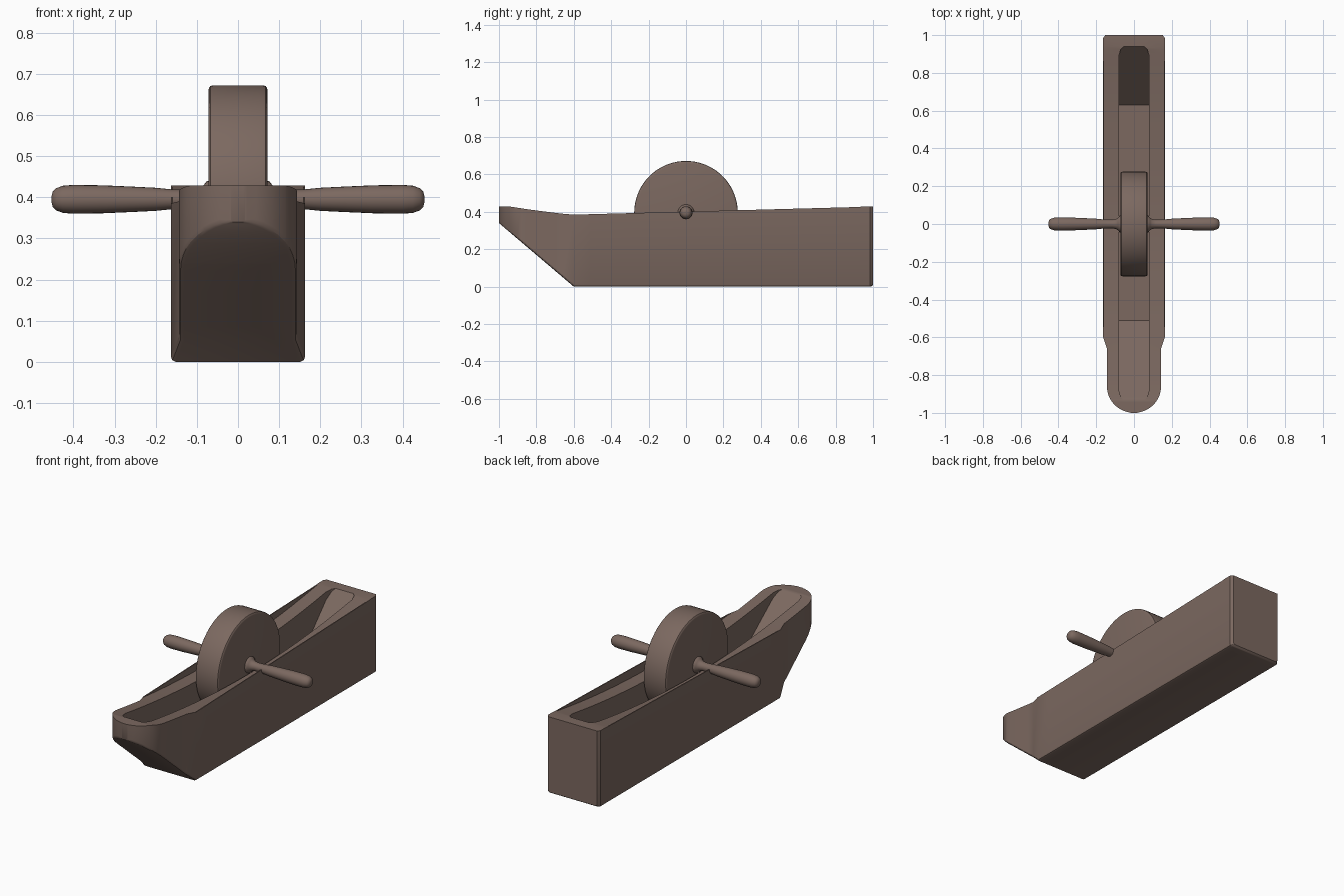
import bpy, bmesh, math

if "Cube" in bpy.data.objects:
    bpy.data.objects.remove(bpy.data.objects["Cube"])

mat = bpy.data.materials.new("brown_iron")
mat.diffuse_color = (0.2, 0.14, 0.117, 1)
mat.use_nodes = True
mat.node_tree.nodes["Principled BSDF"].inputs["Base Color"].default_value = mat.diffuse_color


def finish(name, bm, angle):
    bmesh.ops.remove_doubles(bm, verts=bm.verts, dist=0.0004)
    bmesh.ops.recalc_face_normals(bm, faces=bm.faces)
    me = bpy.data.meshes.new(name)
    bm.to_mesh(me)
    bm.free()
    ob = bpy.data.objects.new(name, me)
    bpy.context.collection.objects.link(ob)
    me.materials.append(mat)
    bpy.ops.object.select_all(action='DESELECT')
    ob.select_set(True)
    bpy.context.view_layer.objects.active = ob
    bpy.ops.object.shade_smooth_by_angle(angle=math.radians(angle))
    return ob


def loft(bm, rings):
    # bridge closed rings and cap both ends
    vs = [[bm.verts.new(p) for p in r] for r in rings]
    n = len(vs[0])
    for a, b in zip(vs, vs[1:]):
        for i in range(n):
            j = (i + 1) % n
            bm.faces.new((a[i], a[j], b[j], b[i]))
    bm.faces.new(vs[0])
    bm.faces.new(vs[-1])


def lerp(y, pts):
    if y <= pts[0][0]:
        return pts[0][1]
    for (a, u), (b, v) in zip(pts, pts[1:]):
        if y <= b:
            return u + (v - u) * (y - a) / (b - a)
    return pts[-1][1]


# Boat-shaped trough: cross-sections lofted along y
def section(y):
    if y < -0.86:                                   # rounded prow
        w = 0.143 * math.sqrt(max(0.015, 1 - ((-0.86 - y) / 0.14) ** 2))
    else:
        w = lerp(y, [(-0.66, 0.143), (-0.6, 0.163), (0.985, 0.163), (1, 0.152)])
    bottom = lerp(y, [(-1, 0.34), (-0.6, 0.0), (0.988, 0.0), (1, 0.008)])
    deck = 0.428 - 0.075 * max(0, 1 - (y / 0.94) ** 2)   # sagging deck
    lip = max(deck, 0.385 + (y + 0.6) / 1.6 * 0.043) if y > -0.66 else deck
    floor = min(deck, lerp(y, [(-0.93, 0.428), (-0.51, 0.1), (0.63, 0.1), (0.94, 0.428)]))
    s = lerp(y, [(-0.93, 0.055), (-0.915, 0.07), (-0.88, 0.08),
                 (0.89, 0.08), (0.925, 0.07), (0.94, 0.055)])
    s = min(s, w * 0.7)
    c = min(0.012, w * 0.3)
    half = [(w - c, bottom), (w - c * 0.3, bottom + c * 0.3), (w, bottom + c), (w, lip),
            (w - 0.005, lip), (w - 0.005, deck), (s, deck), (s, floor)]
    return [(x, y, z) for x, z in half] + [(-x, y, z) for x, z in reversed(half)]


ys = {-0.86 - 0.14 * math.sin(math.radians(a)) for a in range(0, 91, 9)}
ys |= {-0.94, -0.93, -0.915, -0.88, -0.66, -0.6, -0.51, 0.63, 0.89, 0.925, 0.94,
       0.985, 0.99, 0.996, 1.0}
ys |= {-0.8 + 0.1 * i for i in range(17)}
bm = bmesh.new()
loft(bm, [section(y) for y in sorted(ys)])
finish("trough", bm, 25)


# Lathed parts around the axle (x axis)
def lathe(name, profile, sides, angle):
    bm = bmesh.new()
    loft(bm, [[(x, r * math.cos(2 * math.pi * i / sides),
                0.395 + r * math.sin(2 * math.pi * i / sides))
               for i in range(sides)] for x, r in profile])
    return finish(name, bm, angle)


# Grinding wheel
rim = [(0.072, 0.264), (0.0705, 0.271), (0.067, 0.2755), (0.06, 0.277)]
lathe("grinding_wheel", [(-x, r) for x, r in rim] + rim[::-1], 72, 40)

# Turned handles, one on each side
grip = [(0.06, 0.045), (0.076, 0.044), (0.084, 0.034), (0.095, 0.027), (0.115, 0.023),
        (0.16, 0.024), (0.2, 0.028), (0.26, 0.031), (0.33, 0.034), (0.4, 0.035),
        (0.425, 0.033), (0.442, 0.027), (0.45, 0.019), (0.453, 0.008)]
for side, name in ((1, "right_handle"), (-1, "left_handle")):
    lathe(name, [(side * x, r) for x, r in grip], 24, 50)
